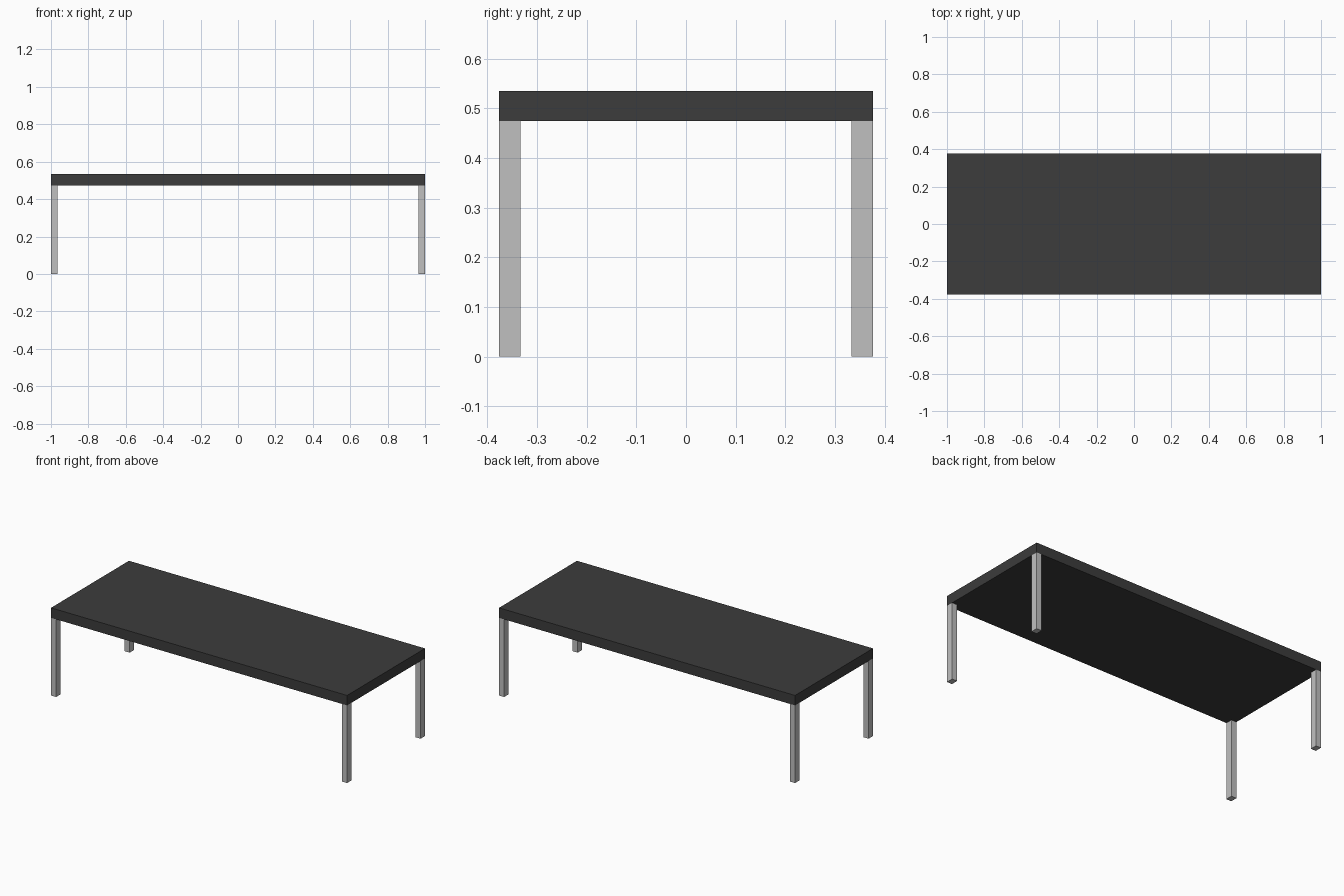
import bpy

if "Cube" in bpy.data.objects:
    bpy.data.objects.remove(bpy.data.objects["Cube"])

W, D, H = 2.0, 0.752, 0.535      # overall size
TOP_Z = 0.474                    # underside of the slab
LEG_X, LEG_Y = 0.035, 0.043      # leg section


def material(name, v):
    m = bpy.data.materials.new(name)
    m.diffuse_color = (v, v, v, 1)
    m.use_nodes = True
    m.node_tree.nodes["Principled BSDF"].inputs["Base Color"].default_value = m.diffuse_color
    return m


def box(name, centre, size, mat):
    bpy.ops.mesh.primitive_cube_add(size=1, location=centre)
    o = bpy.context.object
    o.name = name
    o.scale = size
    bpy.ops.object.transform_apply(location=False, rotation=False, scale=True)
    o.data.materials.append(mat)
    return o


dark = material("dark grey", 0.045)
light = material("light grey metal", 0.53)

# Table top
box("table_top", (0, 0, (TOP_Z + H) / 2), (W, D, H - TOP_Z), dark)

# Four corner legs
for sx, xn in ((-1, "left"), (1, "right")):
    for sy, yn in ((-1, "front"), (1, "back")):
        box(f"{yn}_{xn}_leg",
            (sx * (W - LEG_X) / 2, sy * (D - LEG_Y) / 2, TOP_Z / 2),
            (LEG_X, LEG_Y, TOP_Z), light)
